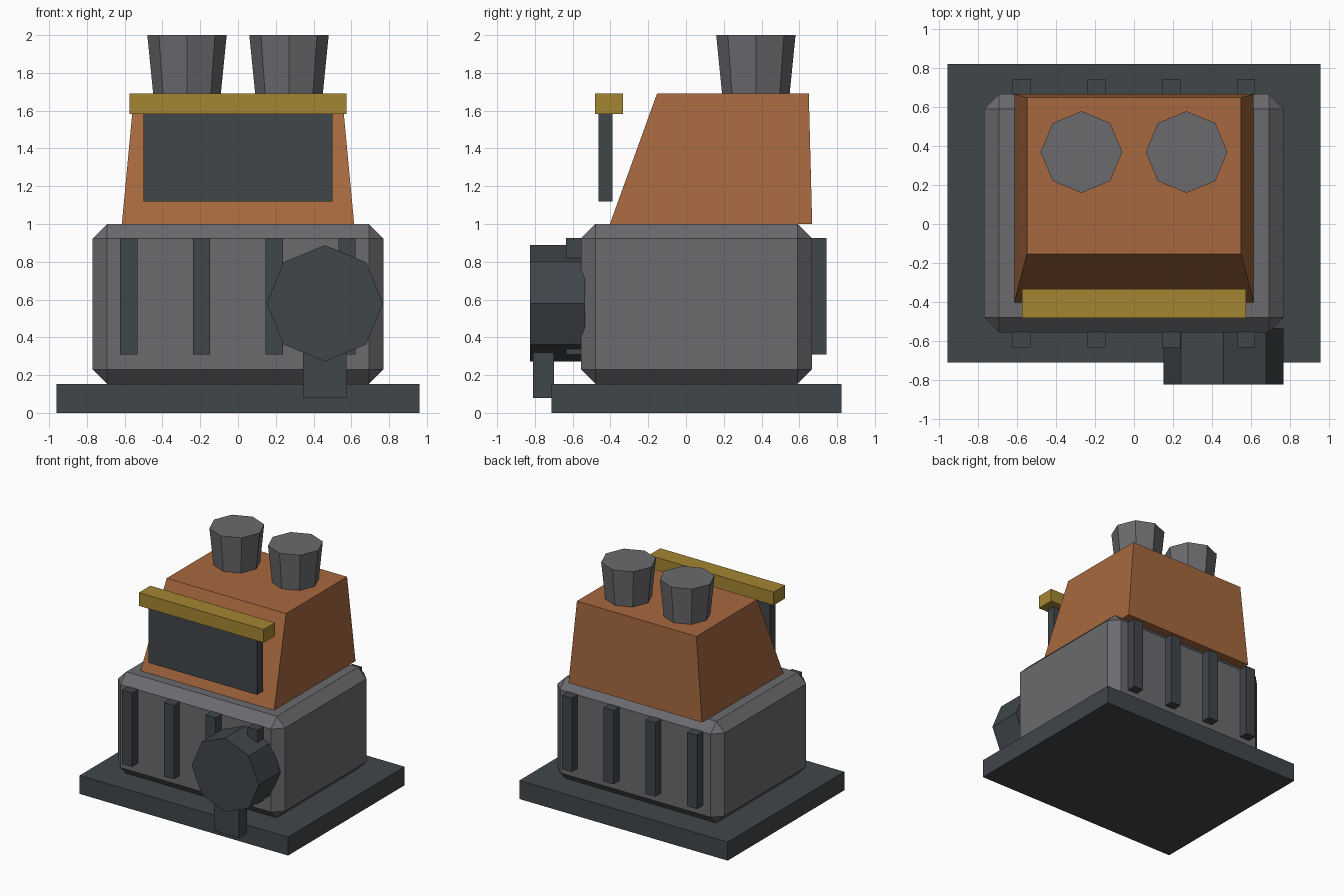
import bpy, bmesh, math
from mathutils import Matrix

if "Cube" in bpy.data.objects:
    bpy.data.objects.remove(bpy.data.objects["Cube"])


def material(name, rgb):
    m = bpy.data.materials.new(name)
    lin = [(c / 255 / 12.92) if c / 255 <= 0.04045 else ((c / 255 + 0.055) / 1.055) ** 2.4 for c in rgb]
    m.diffuse_color = (*lin, 1)
    m.use_nodes = True
    m.node_tree.nodes["Principled BSDF"].inputs["Base Color"].default_value = m.diffuse_color
    return m


DARK = material("dark iron", (64, 70, 74))
GREY = material("grey metal", (107, 107, 111))
COPPER = material("copper", (166, 104, 62))
BRASS = material("brass", (164, 134, 50))


def finish(name, bm, mat):
    bmesh.ops.recalc_face_normals(bm, faces=bm.faces[:])
    me = bpy.data.meshes.new(name)
    bm.to_mesh(me)
    bm.free()
    me.materials.append(mat)
    ob = bpy.data.objects.new(name, me)
    bpy.context.collection.objects.link(ob)
    return ob


def box(name, x, y, z, mat, bevel=0, top=None):
    """Box from (min, max) ranges; top gives other x and y ranges for a tapered top."""
    bm = bmesh.new()
    bmesh.ops.create_cube(bm, size=1)
    for v in bm.verts:
        xr, yr = top if top and v.co.z > 0 else (x, y)
        v.co = (xr[v.co.x > 0], yr[v.co.y > 0], z[v.co.z > 0])
    if bevel:
        bmesh.ops.bevel(bm, geom=bm.edges[:], offset=bevel, segments=1, profile=0.5, affect='EDGES')
    return finish(name, bm, mat)


def octagon(name, centre, r1, r2, depth, mat, rot=Matrix()):
    bm = bmesh.new()
    bmesh.ops.create_cone(bm, cap_ends=True, segments=8, radius1=r1, radius2=r2, depth=depth,
                          matrix=Matrix.Translation(centre) @ rot)
    return finish(name, bm, mat)


# Base slab and chamfered furnace body
box("base", (-0.96, 0.96), (-0.712, 0.822), (0, 0.154), DARK)
box("body", (-0.77, 0.77), (-0.557, 0.668), (0.154, 1.0), GREY, bevel=0.077)

# Tapered hood with a sloping front
box("hood", (-0.615, 0.615), (-0.403, 0.668), (1.0, 1.692), COPPER,
    top=((-0.55, 0.55), (-0.153, 0.65)))

# Vertical ribs on the front and back
for i in range(4):
    cx = -0.578 + i * 0.385
    for side, y in (("front", (-0.635, -0.50)), ("back", (0.61, 0.745))):
        box(f"{side}_rib_{i + 1}", (cx - 0.046, cx + 0.046), y, (0.31, 0.925), DARK)

# Front panel hanging under a brass bar
box("front_panel", (-0.5, 0.5), (-0.463, -0.388), (1.12, 1.6), DARK)
box("brass_bar", (-0.575, 0.575), (-0.483, -0.333), (1.582, 1.692), BRASS)

# Octagonal drum on the front with its foot
octagon("drum", (0.46, -0.68, 0.58), 0.308, 0.308, 0.29, DARK, Matrix.Rotation(math.pi / 2, 4, 'X'))
box("drum_foot", (0.345, 0.575), (-0.81, -0.70), (0.08, 0.40), DARK)

# Pair of flared chimneys
for side, x in (("left", -0.27), ("right", 0.27)):
    octagon(f"{side}_chimney", (x, 0.37, 1.84), 0.178, 0.21, 0.32, GREY)
